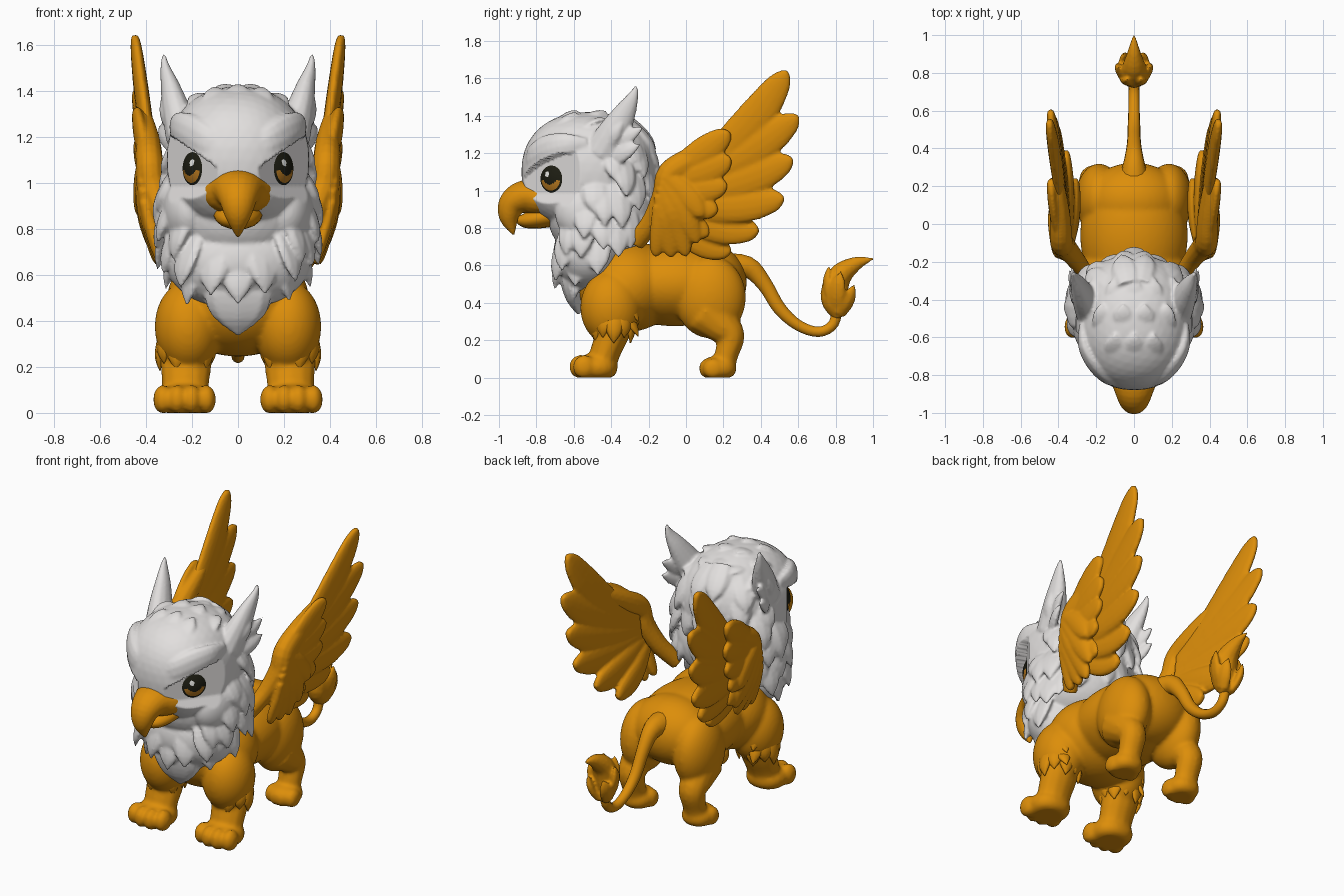
import bpy, bmesh, math, random
from mathutils import Vector as V

if "Cube" in bpy.data.objects:
    bpy.data.objects.remove(bpy.data.objects["Cube"])
random.seed(4)

def material(name, col):
    m = bpy.data.materials.new(name)
    m.diffuse_color = (*col, 1)
    m.use_nodes = True
    m.node_tree.nodes["Principled BSDF"].inputs["Base Color"].default_value = m.diffuse_color
    return m
GOLD = material("golden fur", (0.72, 0.27, 0.003))
WHITE = material("pale feathers", (0.76, 0.74, 0.73))
BLACK = material("eye black", (0.012, 0.012, 0.006))
IRIS = material("iris amber", (0.50, 0.20, 0.015))
GLINT = material("eye glint", (0.85, 0.85, 0.82))

def spline(P, t):
    # Catmull-Rom through P, t in 0..len(P)-1
    i = min(int(t), len(P) - 2)
    u = t - i
    a, b, c, d = P[max(i-1, 0)], P[i], P[i+1], P[min(i+2, len(P)-1)]
    return (b*2 + (c-a)*u + (a*2 - b*5 + c*4 - d)*u*u + (b*3 - a - c*3 + d)*u**3) * 0.5

def loft(bm, pts, side=(1, 0, 0), n=12, steps=4):
    # elliptical tube through (x, y, z, half width along side, half thickness)
    P = [V(p) for p in pts]
    N = (len(P) - 1) * steps
    S = [spline(P, i / steps) for i in range(N + 1)]
    C = [V(s[:3]) for s in S]
    rings = []
    for i, s in enumerate(S):
        t = (C[min(i+1, N)] - C[max(i-1, 0)]).normalized()
        a = V(side) - t * t.dot(V(side))
        a.normalize()
        b = t.cross(a)
        w, h = max(s[3], .002), max(s[4], .002)
        rings.append([bm.verts.new(C[i] + a*w*math.cos(k*math.tau/n) + b*h*math.sin(k*math.tau/n)) for k in range(n)])
    for r, q in zip(rings, rings[1:]):
        for k in range(n):
            bm.faces.new((r[k], r[(k+1) % n], q[(k+1) % n], q[k]))
    bm.faces.new(rings[0])
    bm.faces.new(rings[-1])

def blob(bm, c, r, p=1.0, floor=None):
    # ellipsoid; p below 1 makes it boxier
    for v in bmesh.ops.create_icosphere(bm, subdivisions=4, radius=1)['verts']:
        v.co = V([c[k] + r[k]*math.copysign(abs(v.co[k])**p, v.co[k]) for k in range(3)])
        if floor is not None:
            v.co.z = max(v.co.z, floor)

def tuft(bm, base, tip, out, w, th=.025):
    # pointed plume from base to tip, bulging outwards
    base, tip, out = V(base), V(tip), V(out).normalized()
    d = tip - base
    pts = [(*(base + d*t + out*o), w*k, th*h) for t, o, k, h in
           ((0, 0, .8, .8), (.35, .012, 1, 1), (.7, .012, .75, .8), (1, 0, .03, .15))]
    loft(bm, pts, d.cross(out), 8, 3)

def finish(bm, name, mats, mirror=True, voxel=None, smooth=4):
    bmesh.ops.recalc_face_normals(bm, faces=bm.faces)
    me = bpy.data.meshes.new(name)
    bm.to_mesh(me)
    bm.free()
    ob = bpy.data.objects.new(name, me)
    bpy.context.collection.objects.link(ob)
    for m in mats:
        me.materials.append(m)
    for p in me.polygons:
        p.use_smooth = True
    if mirror:
        ob.modifiers.new("Mirror", 'MIRROR').use_mirror_merge = False
    if voxel:
        r = ob.modifiers.new("Remesh", 'REMESH')
        r.mode, r.voxel_size, r.use_smooth_shade = 'VOXEL', voxel, True
        s = ob.modifiers.new("Smooth", 'SMOOTH')
        s.factor, s.iterations = .5, smooth
    return ob

# body with shoulders, haunches, legs and paws, fused into one skin
bm = bmesh.new()
blob(bm, (0, -.31, .49), (.31, .27, .245))
blob(bm, (0, -.06, .50), (.285, .38, .225))
blob(bm, (0, .12, .51), (.26, .205, .205))
blob(bm, (.215, -.40, .375), (.147, .165, .20))
blob(bm, (.185, .13, .43), (.125, .19, .22))
loft(bm, [(.225, -.40, .42, .12, .13), (.225, -.39, .26, .117, .095), (.228, -.43, .14, .105, .082), (.23, -.46, .05, .10, .08)])
loft(bm, [(.21, .10, .36, .10, .13), (.21, .19, .28, .09, .10), (.21, .24, .22, .08, .075), (.21, .215, .12, .072, .064), (.21, .20, .04, .07, .06)])
blob(bm, (.232, -.48, .055), (.122, .115, .075), .9, 0)
blob(bm, (.21, .17, .05), (.095, .10, .065), .9, 0)
for i in range(4):
    y = .02 * abs(i - 1.5)
    blob(bm, (.138 + .063*i, -.575 + y, .058), (.042, .06, .064), 1, 0)
    blob(bm, (.138 + .048*i, .115 + y, .047), (.034, .055, .056), 1, 0)
finish(bm, "body and legs", [GOLD], voxel=.011, smooth=10)

# ragged fringe lying close round each front leg
bm = bmesh.new()
for i in range(9):
    a = math.radians(-70 + 36*i)
    o = V((math.cos(a), math.sin(a), 0))
    c = V((.228, -.385, 0)) + V((o.x*.085, o.y*.07, 0))
    tuft(bm, c + V((0, 0, .36)), c + o*.026 + V((0, -.005, .185 + .03*(i % 2))), o, .05, .022)
for z in (.28, .36):
    tuft(bm, (.26, -.37, z + .12), (.285, -.255, z - .06), (.6, 1, 0), .045, .02)
finish(bm, "front leg fringe", [GOLD])

# tail and its tuft
bm = bmesh.new()
loft(bm, [(0, .20, .58, .09, .09), (0, .33, .59, .055, .06), (0, .42, .50, .038, .042), (0, .50, .37, .034, .036),
          (0, .60, .28, .03, .03), (0, .71, .245, .028, .028), (0, .79, .29, .028, .028), (0, .81, .40, .03, .03)], n=14)
finish(bm, "tail", [GOLD], False)
bm = bmesh.new()
loft(bm, [(0, .82, .32, .035, .03), (0, .79, .42, .07, .07), (0, .82, .54, .068, .065), (0, .91, .61, .035, .038), (0, 1.0, .635, .006, .006)])
for s in (-1, 1):
    tuft(bm, (s*.03, .79, .36), (s*.085, .83, .57), (s, -.3, 0), .055)
    tuft(bm, (s*.03, .82, .34), (s*.05, .90, .50), (s, .6, 0), .045)
    tuft(bm, (s*.02, .77, .38), (s*.04, .765, .60), (s*.3, -1, 0), .045)
finish(bm, "tail tuft", [GOLD], False, .009, 2)

# head: skull, neck, bib, cheeks and brows; the plumes below are fused into it
bm = bmesh.new()
for s in (-1, 1):
    blob(bm, (s*.21, -.50, .88), (.12, .20, .17))
    loft(bm, [(s*.03, -.83, 1.12, .05, .03), (s*.125, -.81, 1.16, .085, .045), (s*.205, -.735, 1.21, .09, .048),
              (s*.262, -.64, 1.24, .07, .035), (s*.275, -.53, 1.25, .03, .015)], (0, 0, 1))
blob(bm, (0, -.52, 1.10), (.31, .36, .32), .90)
blob(bm, (0, -.45, .87), (.32, .29, .26))
blob(bm, (0, -.52, .66), (.315, .19, .21))

# mane: rows of plumes round the neck; keys at front, 45, 90, 135 and 180 degrees
rows = [(0, 15, .08, .26, [(0, -.565, .345), (.21, -.60, .46), (.35, -.38, .62), (.26, -.26, .73), (0, -.14, .84)]),
        (0, 16, .075, .24, [(0, -.70, .47), (.25, -.665, .55), (.36, -.44, .70), (.28, -.25, .88), (0, -.13, .98)]),
        (25, 15, .07, .22, [(0, -.69, .62), (.27, -.65, .66), (.365, -.46, .78), (.28, -.25, 1.02), (0, -.12, 1.12)]),
        (60, 13, .07, .17, [(0, -.70, .75), (.30, -.66, .80), (.345, -.46, .92), (.26, -.26, 1.14), (0, -.135, 1.24)])]
for start, num, w, L, keys in rows:
    K = [V(k) for k in keys]
    for i in range(num):
        a = -180 + 360*(i + .5*(num % 2 == 1))/num
        if abs(a) < start:
            continue
        tip = spline(K, abs(a)/45)
        tip.x *= -1 if a < 0 else 1
        out = V((tip.x, tip.y + .47, 0))
        tip.z += random.uniform(-.025, .025) if abs(a) > 5 else 0
        pull = .75 - 1.5*max(0, tip.z + L - 1.22)
        base = V((tip.x*pull, -.47 + (tip.y + .47)*pull, tip.z + L))
        tuft(bm, base, tip, out, w, .028)
tuft(bm, (0, -.64, .62), (0, -.57, .335), (0, -1, -.2), .15, .045)

# crown plumes lying back over the skull
for y, num, spread in ((-.64, 3, .10), (-.48, 4, .17), (-.34, 5, .20), (-.25, 4, .15)):
    for i in range(num):
        x = spread*(2*i/(num - 1) - 1)
        def top(yy):
            return 1.10 + .32*max(0, 1 - abs(x/.31)**2.22 - abs((yy + .52)/.36)**2.22)**(1/2.22)
        tuft(bm, (x*.95, y - .09, top(y - .09) - .045), (x*1.05, y + .06, top(y + .06) + .014), (x, 0, 1), .055, .016)

# ear tufts
for s in (-1, 1):
    loft(bm, [(s*.235, -.45, 1.20, .08, .10), (s*.27, -.38, 1.32, .062, .085), (s*.295, -.325, 1.42, .042, .06),
              (s*.316, -.285, 1.50, .022, .032), (s*.323, -.265, 1.56, .007, .008)])
    for b, t in (((.25, -.42, 1.22), (.33, -.225, 1.34)), ((.26, -.42, 1.15), (.34, -.24, 1.25)),
                 ((.25, -.46, 1.20), (.335, -.34, 1.36))):
        tuft(bm, (s*b[0], *b[1:]), (s*t[0], *t[1:]), (s, -.2, .2), .05)
head = finish(bm, "head and mane", [WHITE], False, .0095, 3)

# flatten the fused head round each eye to a slanted plane, leaving a brow shelf above
bpy.context.view_layer.update()
me = bpy.data.meshes.new_from_object(head.evaluated_get(bpy.context.evaluated_depsgraph_get()))
head.modifiers.clear()
head.data = me
if not me.materials:
    me.materials.append(WHITE)
E, n = V((.196, -.718, 1.062)), V((.81, -.59, 0)).normalized()
for v in me.vertices:
    s = math.copysign(1, v.co.x)
    if .80 < v.co.z < 1.085 + .68*(abs(v.co.x) - .12) and v.co.y < -.5:
        m = V((n.x*s, n.y, 0))
        d = (v.co - V((E.x*s, E.y, E.z))).dot(m) - .45*max(0, .985 - v.co.z)
        if d > 0:
            v.co -= m*d
for p in me.polygons:
    p.use_smooth = True

# eyes: shallow domes, coloured by position on the dome
bm = bmesh.new()
f, R, NR, NS = V((n.y, -n.x, 0)), .072, 14, 48
grid = [[bm.verts.new(E + f*(R*r/NR*math.cos(k*math.tau/NS)) + V((0, 0, R*r/NR*math.sin(k*math.tau/NS)))
         + n*(.02*(1 - (r/NR)**2) + .003)) for k in range(NS)] for r in range(1, NR + 1)]
faces = [bm.faces.new(grid[0])]
for a, b in zip(grid, grid[1:]):
    faces += [bm.faces.new((a[k], a[(k+1) % NS], b[(k+1) % NS], b[k])) for k in range(NS)]
for fc in faces:
    d = fc.calc_center_median() - E
    u, w = d.dot(f)/R, d.z/R
    if (u - .25)**2 + (w - .35)**2 < .04:
        fc.material_index = 2
    elif u*u + w*w < .76 and u*u + (w - .3)**2 > .5 and w < -.1:
        fc.material_index = 1
finish(bm, "eyes", [BLACK, IRIS, GLINT])

# beak: hooked upper part and lower jaw
bm = bmesh.new()
loft(bm, [(0, -.68, .95, .14, .085), (0, -.775, .955, .155, .095), (0, -.865, .965, .112, .09), (0, -.93, .925, .083, .075),
          (0, -.945, .85, .055, .052), (0, -.92, .762, .006, .006)], n=20)
finish(bm, "upper beak", [GOLD], False, .009, 3)
bm = bmesh.new()
loft(bm, [(0, -.70, .87, .11, .06), (0, -.79, .852, .10, .055), (0, -.86, .84, .07, .04), (0, -.90, .845, .03, .02)], n=16)
finish(bm, "lower beak", [GOLD], False)

# wings: arm, long flight feathers, two layers of covering feathers; (y, z) base, tip, half width
def plane(y, z):
    return .358 + .10*y + (.05 if z > .9 else .3)*(z - .9)
def feather(bm, y0, z0, y1, z1, w, off=0, th=.032, bend=.03):
    d = V((y1 - y0, z1 - z0))
    up = V((-d.y, d.x)).normalized()
    pts = []
    for t, k in ((0, .6), (.35, .95), (.65, 1), (.88, .72), (.97, .38), (1, .08)):
        q = V((y0, z0)) + d*t - up*bend*math.sin(t*math.pi)
        pts.append((plane(*q) + off, q.x, q.y, w*k, th*(.4 + .6*k)))
    loft(bm, pts, (0, up.x, up.y), 14, 3)
bm = bmesh.new()
for q in ((-.02, 1.04, .54, 1.64, .10), (-.03, 1.02, .60, 1.40, .10), (-.04, .98, .57, 1.17, .10),
          (-.05, .94, .525, .96, .095), (-.07, .90, .39, .785, .09), (-.09, .86, .24, .67, .08)):
    feather(bm, *q, bend=.05 if q[3] > 1.5 else .03)
finish(bm, "wing flight feathers", [GOLD], voxel=.01, smooth=2)
bm = bmesh.new()
loft(bm, [(.25, -.27, .72, .04, .05), (.315, -.18, .84, .05, .055), (.37, -.115, .98, .06, .065), (.385, -.085, 1.09, .06, .07),
          (.39, .03, 1.165, .055, .07), (.40, .17, 1.25, .04, .05), (.405, .30, 1.34, .01, .012)])
for q in ((-.10, 1.08, .23, 1.315, .08), (-.12, 1.04, .24, 1.17, .085), (-.12, 1.0, .22, 1.03, .08),
          (-.13, 1.0, .17, .89, .075), (-.14, .98, .12, .76, .07)):
    feather(bm, *q, .04, .03, .01)
for q in ((-.11, 1.08, .09, .86, .06), (-.12, 1.05, .06, .72, .06), (-.13, 1.02, .0, .65, .06),
          (-.14, .98, -.08, .645, .06), (-.15, .92, -.165, .65, .05)):
    feather(bm, *q, .065, .028, -.015)
finish(bm, "wing arm and covering feathers", [GOLD], voxel=.009, smooth=2)
